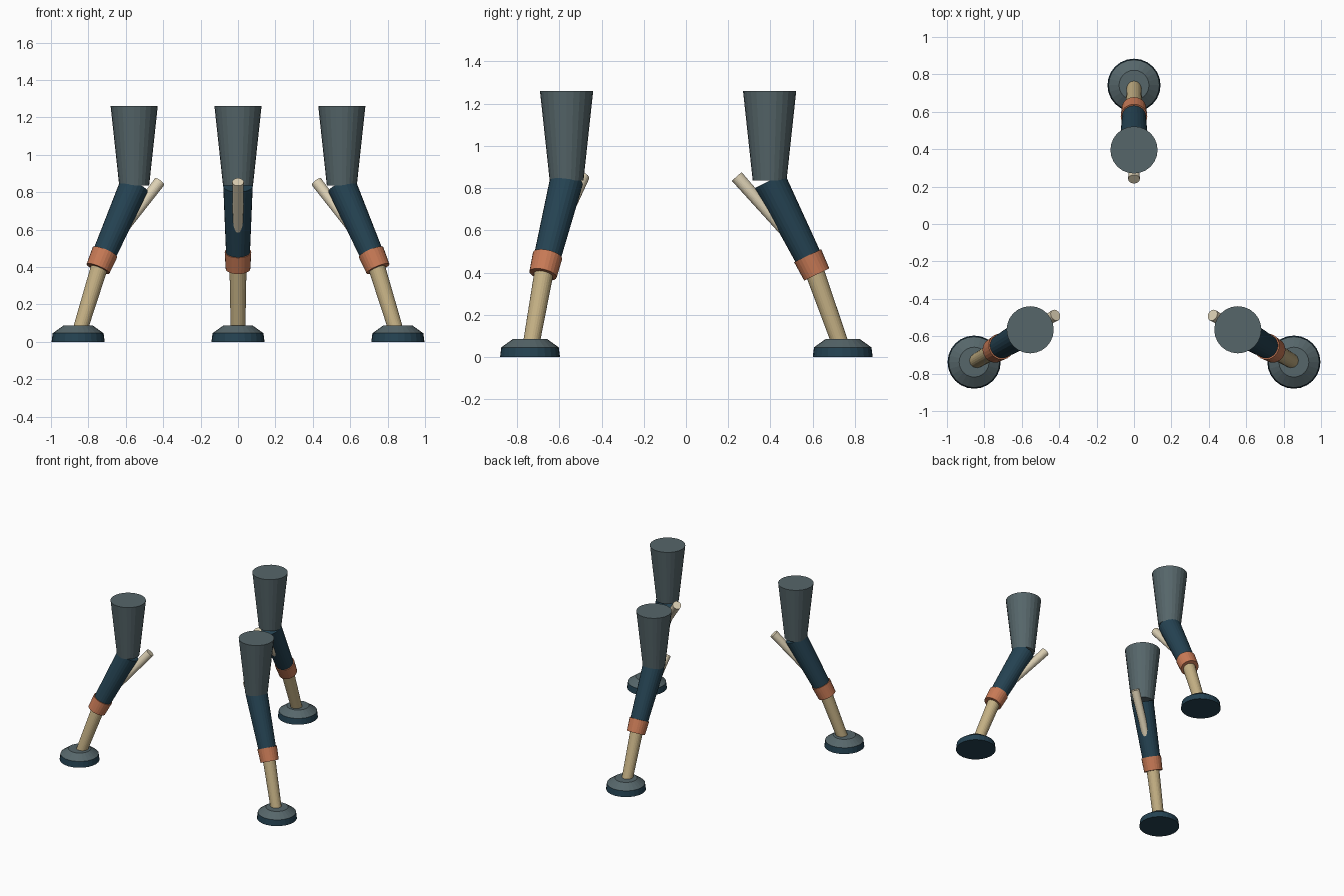
import bpy
import bmesh
import math
from mathutils import Vector, Matrix

cube = bpy.data.objects.get("Cube")
if cube:
    bpy.data.objects.remove(cube, do_unlink=True)

SIDES = 24
CENTRE_Y = -0.245  # middle of the ring of three legs


def material(name, rgb):
    mat = bpy.data.materials.new(name)
    mat.use_nodes = True
    mat.diffuse_color = (*rgb, 1)
    mat.node_tree.nodes["Principled BSDF"].inputs["Base Color"].default_value = (*rgb, 1)
    return mat


slate = material("slate grey", (0.093, 0.133, 0.144))
navy = material("dark navy", (0.018, 0.055, 0.084))
copper = material("copper", (0.578, 0.195, 0.093))
tan = material("tan", (0.552, 0.434, 0.231))
cream = material("cream", (0.716, 0.631, 0.456))


def tube(name, start, end, r_start, r_end, mat, turn):
    """Tapered cylinder between two (outward, height) points, turned about the ring centre."""
    a, b = Vector((0, *start)), Vector((0, *end))
    axis = b - a
    bm = bmesh.new()
    bmesh.ops.create_cone(bm, cap_ends=True, segments=SIDES,
                          radius1=r_start, radius2=r_end, depth=axis.length)
    aim = Vector((0, 0, 1)).rotation_difference(axis).to_matrix().to_4x4()
    pivot = Matrix.Translation((0, CENTRE_Y, 0))
    spin = pivot @ Matrix.Rotation(turn, 4, "Z") @ pivot.inverted()
    bm.transform(spin @ Matrix.Translation((a + b) / 2) @ aim)
    mesh = bpy.data.meshes.new(name)
    bm.to_mesh(mesh)
    bm.free()
    mesh.materials.append(mat)
    obj = bpy.data.objects.new(name, mesh)
    bpy.context.collection.objects.link(obj)


# Joints of one leg as (outward, height)
hip, knee, ankle, sole = (0.396, 1.26), (0.396, 0.835), (0.6, 0.43), (0.742, 0)
foot_rim, foot_top = (sole[0], 0.046), (sole[0], 0.086)

for i, side in enumerate(("back", "right", "left")):
    turn = math.radians(120 * i)
    # Upper leg and thigh
    tube(side + "_upper_leg", knee, hip, 0.08, 0.126, slate, turn)
    tube(side + "_thigh", ankle, knee, 0.062, 0.079, navy, turn)
    # Collar and shin
    tube(side + "_collar", (0.619, 0.391), (0.576, 0.48), 0.066, 0.071, copper, turn)
    tube(side + "_shin", (0.735, 0.05), ankle, 0.039, 0.046, tan, turn)
    # Thin strut on the inner side
    tube(side + "_strut", (0.545, 0.51), (0.24, 0.855), 0.025, 0.031, cream, turn)
    # Foot pad
    tube(side + "_foot_base", sole, foot_rim, 0.142, 0.136, navy, turn)
    tube(side + "_foot_top", foot_rim, foot_top, 0.136, 0.08, slate, turn)
